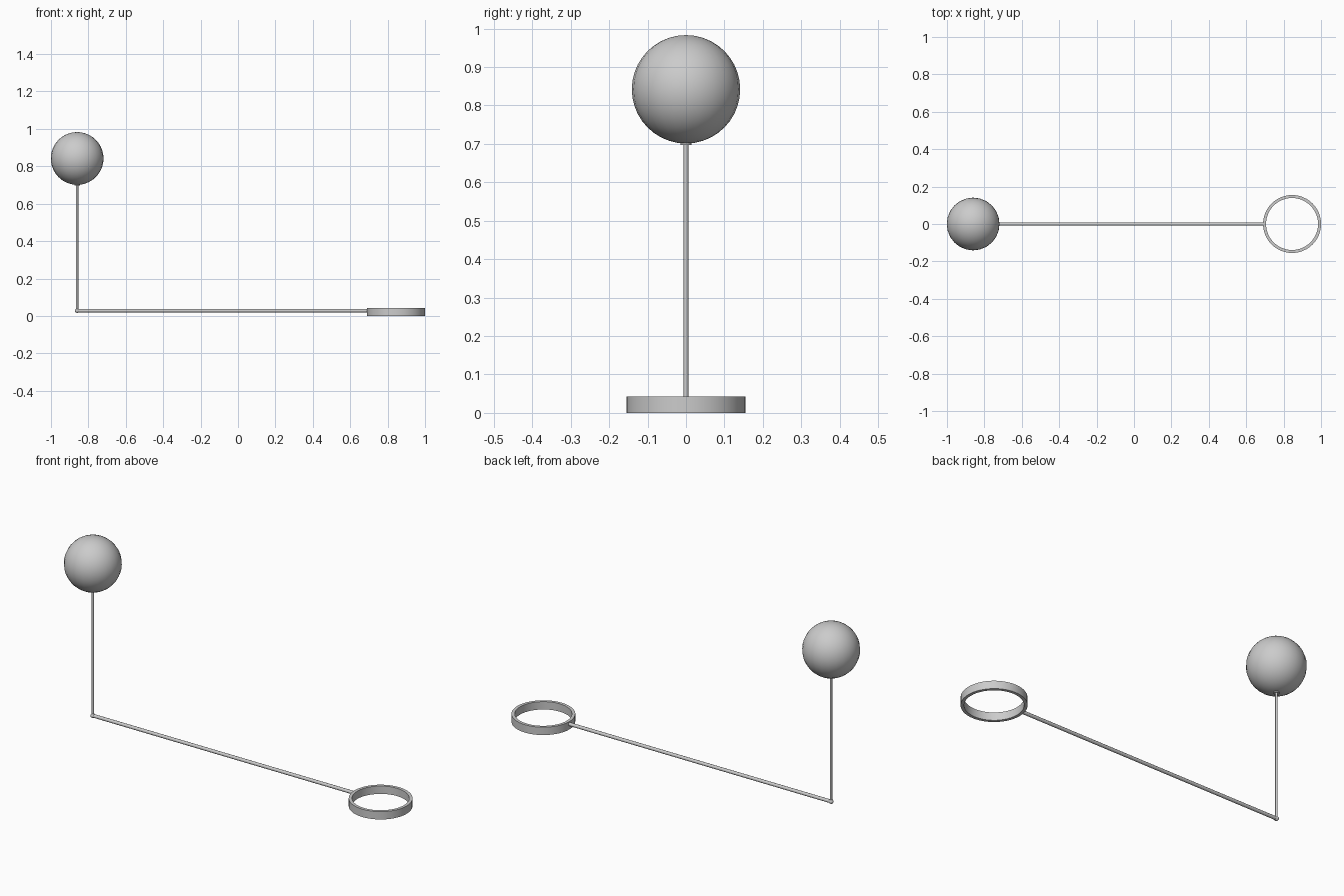
import bpy, bmesh
from math import pi
from mathutils import Vector

if "Cube" in bpy.data.objects:
    bpy.data.objects.remove(bpy.data.objects["Cube"])

SX = -0.86      # x of the globe and stem
RX = 0.845      # x of the ring
ROD_Z = 0.028


def smooth(obj, angle=0.7):
    bpy.ops.object.select_all(action='DESELECT')
    obj.select_set(True)
    bpy.context.view_layer.objects.active = obj
    bpy.ops.object.shade_smooth_by_angle(angle=angle)


def rod(name, a, b, radius, sides=12):
    a, b = Vector(a), Vector(b)
    bpy.ops.mesh.primitive_cylinder_add(vertices=sides, radius=radius, depth=(b - a).length,
                                        location=(a + b) / 2)
    obj = bpy.context.object
    obj.name = name
    obj.rotation_euler = (b - a).to_track_quat('Z', 'Y').to_euler()
    smooth(obj)


def ball(name, loc, radius, seg, rings):
    bpy.ops.mesh.primitive_uv_sphere_add(segments=seg, ring_count=rings, radius=radius, location=loc)
    bpy.context.object.name = name
    smooth(bpy.context.object)


# globe with a small collar at its base
ball("globe", (SX, 0, 0.842), 0.141, 24, 20)
rod("globe_collar", (SX, 0, 0.697), (SX, 0, 0.708), 0.014, 16)

# upright stem, floor rod and the joint between them
rod("stem", (SX, 0, ROD_Z), (SX, 0, 0.705), 0.006)
rod("floor_rod", (SX, 0, ROD_Z), (RX - 0.147, 0, ROD_Z), 0.009)
ball("corner_joint", (SX, 0, ROD_Z), 0.012, 12, 8)

# open ring: rectangular profile spun round
bm = bmesh.new()
profile = [bm.verts.new((r, 0, z)) for r, z in ((0.155, 0), (0.155, 0.042), (0.139, 0.042), (0.139, 0))]
edges = [bm.edges.new((profile[i], profile[(i + 1) % 4])) for i in range(4)]
bmesh.ops.spin(bm, geom=profile + edges, cent=(0, 0, 0), axis=(0, 0, 1), angle=2 * pi, steps=48)
bmesh.ops.remove_doubles(bm, verts=bm.verts, dist=1e-5)
bmesh.ops.recalc_face_normals(bm, faces=bm.faces)
mesh = bpy.data.meshes.new("ring")
bm.to_mesh(mesh)
bm.free()
ring = bpy.data.objects.new("ring", mesh)
ring.location.x = RX
bpy.context.collection.objects.link(ring)
smooth(ring)
